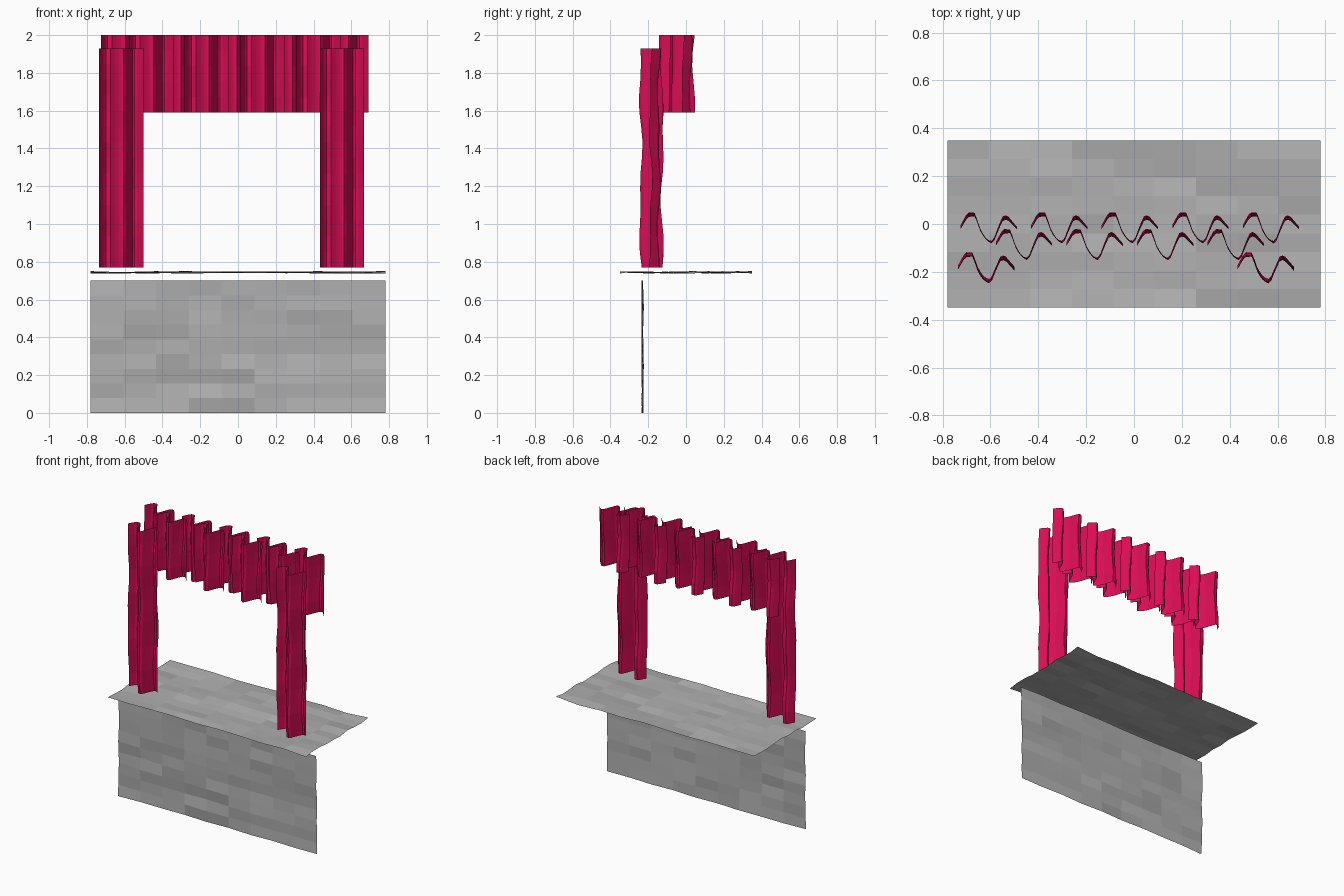
import bpy, bmesh, math, random

if "Cube" in bpy.data.objects:
    bpy.data.objects.remove(bpy.data.objects["Cube"])

random.seed(4)


def material(name, rgb):
    m = bpy.data.materials.new(name)
    m.diffuse_color = (*rgb, 1.0)
    m.use_nodes = True
    m.node_tree.nodes["Principled BSDF"].inputs["Base Color"].default_value = m.diffuse_color
    return m


crimson = material("crimson cloth", (0.70, 0.004, 0.09))
greys = [material("grey wood dark", (0.39, 0.39, 0.39)),
         material("grey wood mid", (0.43, 0.43, 0.43)),
         material("grey wood light", (0.475, 0.475, 0.475))]


def sheet(name, point, nu, nv, mats, pick=lambda i, j: 0):
    """Grid surface from point(u, v), one material index per cell."""
    bm = bmesh.new()
    vs = [[bm.verts.new(point(i / nu, j / nv)) for j in range(nv + 1)]
          for i in range(nu + 1)]
    for i in range(nu):
        for j in range(nv):
            f = bm.faces.new((vs[i][j], vs[i + 1][j], vs[i + 1][j + 1], vs[i][j + 1]))
            f.material_index = pick(i, j)
    me = bpy.data.meshes.new(name)
    bm.to_mesh(me)
    bm.free()
    for m in mats:
        me.materials.append(m)
    ob = bpy.data.objects.new(name, me)
    bpy.context.collection.objects.link(ob)
    return ob


# Cross-section of one pleated cloth panel: (x, y)
FOLD = [(0, -0.005), (0.03, 0.05), (0.06, 0.053), (0.085, -0.02), (0.11, -0.055),
        (0.135, -0.064), (0.16, 0.0), (0.18, 0.04), (0.2, 0.03), (0.235, -0.01)]


def fold_y(x):
    for (x0, y0), (x1, y1) in zip(FOLD, FOLD[1:]):
        if x <= x1 + 1e-6:
            return y0 + (y1 - y0) * (x - x0) / (x1 - x0)
    return FOLD[-1][1]


def cloth(name, x0, yc, z0, z1, rows):
    def point(u, v):
        x, z = 0.235 * u, z0 + (z1 - z0) * v
        sway = 0.006 * math.sin(9 * z + 14 * x) + 0.005 * math.sin(17 * z - 31 * x)
        return (x0 + x, yc + fold_y(x) + sway, z)
    sheet(name, point, 20, rows, [crimson])


# Valance panels, back and front rows
for k in range(5):
    cloth(f"valance_back_{k + 1}", -0.725 + 0.295 * k, -0.01, 1.59, 2.0, 5)
for k in range(4):
    cloth(f"valance_front_{k + 1}", -0.577 + 0.295 * k, -0.08, 1.59, 2.0, 5)

# Long side curtains
for side, x0 in (("left", -0.735), ("right", 0.433)):
    cloth(f"curtain_{side}", x0, -0.178, 0.77, 1.93, 14)


# Weathered boards: random runs of similar grey along each row
def board_tones(cols, rows):
    tone = {}
    for j in range(rows):
        for i in range(cols):
            keep = i > 0 and random.random() < 0.5
            tone[i, j] = tone[i - 1, j] if keep else random.choice((0, 1, 1, 2))
    return lambda i, j: tone[i, j]


def rough():
    return random.uniform(-0.007, 0.007)


# Counter top and front panel
sheet("counter_top",
      lambda u, v: (-0.78 + 1.56 * u, -0.35 + 0.70 * v, 0.744 + rough()),
      9, 9, greys, board_tones(9, 9))
sheet("front_panel",
      lambda u, v: (-0.78 + 1.56 * u, -0.23 + rough(), 0.70 * v),
      9, 9, greys, board_tones(9, 9))
